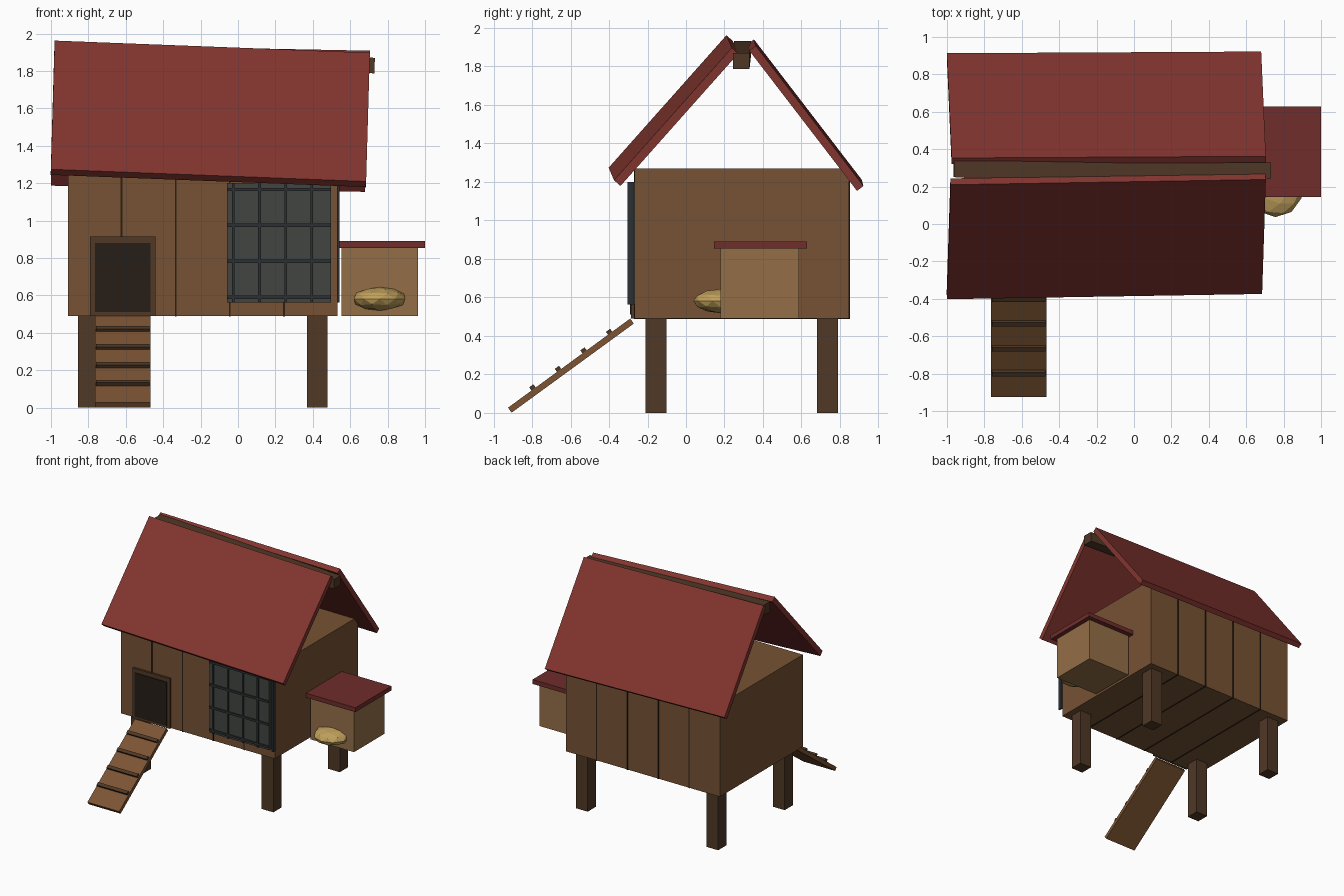
import bpy, bmesh
from mathutils import Vector, Matrix

if "Cube" in bpy.data.objects:
    bpy.data.objects.remove(bpy.data.objects["Cube"])


def mat(name, hexcol):
    # sRGB hex to linear viewport colour
    c = [int(hexcol[i:i + 2], 16) / 255 for i in (0, 2, 4)]
    m = bpy.data.materials.new(name)
    m.diffuse_color = [v / 12.92 if v < 0.04 else ((v + 0.055) / 1.055) ** 2.4 for v in c] + [1]
    m.use_nodes = True
    m.node_tree.nodes["Principled BSDF"].inputs["Base Color"].default_value = m.diffuse_color
    return m


WALL = mat("wall_wood", "765233")
DARK = mat("dark_wood", "503826")
SEAM = mat("seam_dark", "2a1e14")
HOLE = mat("doorway_dark", "261d17")
BOXW = mat("pale_wood", "946f48")
RED = mat("roof_red", "82352f")
RED2 = mat("nest_roof_red", "6f2d2b")
RAMP = mat("ramp_wood", "7c5433")
MESH = mat("mesh_panel", "414541")
WIRE = mat("wire", "2c3032")
STRAW = mat("straw", "c0a05c")


def finish(name, bm, material):
    bmesh.ops.recalc_face_normals(bm, faces=bm.faces)
    me = bpy.data.meshes.new(name)
    bm.to_mesh(me)
    bm.free()
    ob = bpy.data.objects.new(name, me)
    bpy.context.collection.objects.link(ob)
    me.materials.append(material)
    return ob


def oriented(name, center, u, v, w, material):
    """Box from its centre and three full edge vectors."""
    bm = bmesh.new()
    bmesh.ops.create_cube(bm, size=1)
    m = Matrix((u, v, w)).transposed().to_4x4()
    bmesh.ops.transform(bm, matrix=Matrix.Translation(center) @ m, verts=bm.verts)
    return finish(name, bm, material)


def box(name, x, y, z, material):
    """Axis-aligned box from its ranges."""
    c = Vector((sum(x) / 2, sum(y) / 2, sum(z) / 2))
    return oriented(name, c, Vector((x[1] - x[0], 0, 0)), Vector((0, y[1] - y[0], 0)),
                    Vector((0, 0, z[1] - z[0])), material)


def slab(name, tl, tr, bl, thick, material):
    """Tilted slab from three corners of its outer face."""
    tl, tr, bl = Vector(tl), Vector(tr), Vector(bl)
    u, v = tr - tl, tl - bl
    n = u.cross(v).normalized()
    if n.z < 0:
        n = -n
    return oriented(name, (tr + bl) / 2 - n * thick / 2, u, v, n * thick, material)


# House body with plank seams
box("house_body", (-0.91, 0.532), (-0.267, 0.847), (0.49, 1.27), WALL)
for i in range(4):
    x = -0.622 + 0.289 * i
    box("plank_seam", (x - 0.005, x + 0.005), (-0.271, 0.851), (0.487, 1.265), SEAM)

# Legs
for x in (-0.80, 0.424):
    for y in (-0.156, 0.735):
        box("leg", (x - 0.055, x + 0.055), (y - 0.055, y + 0.055), (0, 0.495), DARK)

# Doorway: frame and dark opening
box("door_frame", (-0.79, -0.44), (-0.285, -0.26), (0.49, 0.915), DARK)
box("door_opening", (-0.765, -0.467), (-0.292, -0.26), (0.51, 0.88), HOLE)

# Wire window
box("mesh_panel", (-0.06, 0.497), (-0.293, -0.26), (0.563, 1.2), MESH)
for i in range(5):
    x = -0.025 + 0.14 * i
    box("vertical_wire", (x - 0.007, x + 0.007), (-0.303, -0.272), (0.563, 1.2), WIRE)
for i in range(4):
    z = 0.59 + 0.192 * i
    box("horizontal_wire", (-0.06, 0.497), (-0.303, -0.272), (z - 0.009, z + 0.009), WIRE)

# Ramp with cleats
slab("ramp", (-0.765, -0.29, 0.49), (-0.467, -0.29, 0.49), (-0.765, -0.925, 0.027), 0.032, RAMP)
along = Vector((0, 0.635, 0.463)).normalized()
up = Vector((0, -along.z, along.y))
for i in range(4):
    c = Vector((-0.616, -0.797 + 0.133 * i, 0.131 + 0.096 * i))
    oriented("ramp_cleat", c, Vector((0.284, 0, 0)), along * 0.027, up * 0.024, DARK)

# Crooked roof slabs and ridge beam
slab("front_roof", (-0.98, 0.21, 1.962), (0.705, 0.238, 1.897), (-1.0, -0.402, 1.274), 0.045, RED)
slab("back_roof", (-0.975, 0.353, 1.941), (0.705, 0.362, 1.908), (-1.0, 0.913, 1.212), 0.042, RED)
slab("ridge_beam", (-0.963, 0.337, 1.932), (0.732, 0.33, 1.87), (-0.963, 0.25, 1.932), 0.083, DARK)

# Nest box with lid and straw
box("nest_box", (0.553, 0.962), (0.18, 0.587), (0.49, 0.86), BOXW)
box("nest_box_roof", (0.535, 1.0), (0.145, 0.628), (0.853, 0.89), RED2)
bm = bmesh.new()
bmesh.ops.create_icosphere(bm, subdivisions=2, radius=1)
bmesh.ops.transform(bm, matrix=Matrix.Translation((0.757, 0.182, 0.581)) @ Matrix.Diagonal((0.145, 0.145, 0.063, 1)),
                    verts=bm.verts)
finish("straw_bundle", bm, STRAW)
